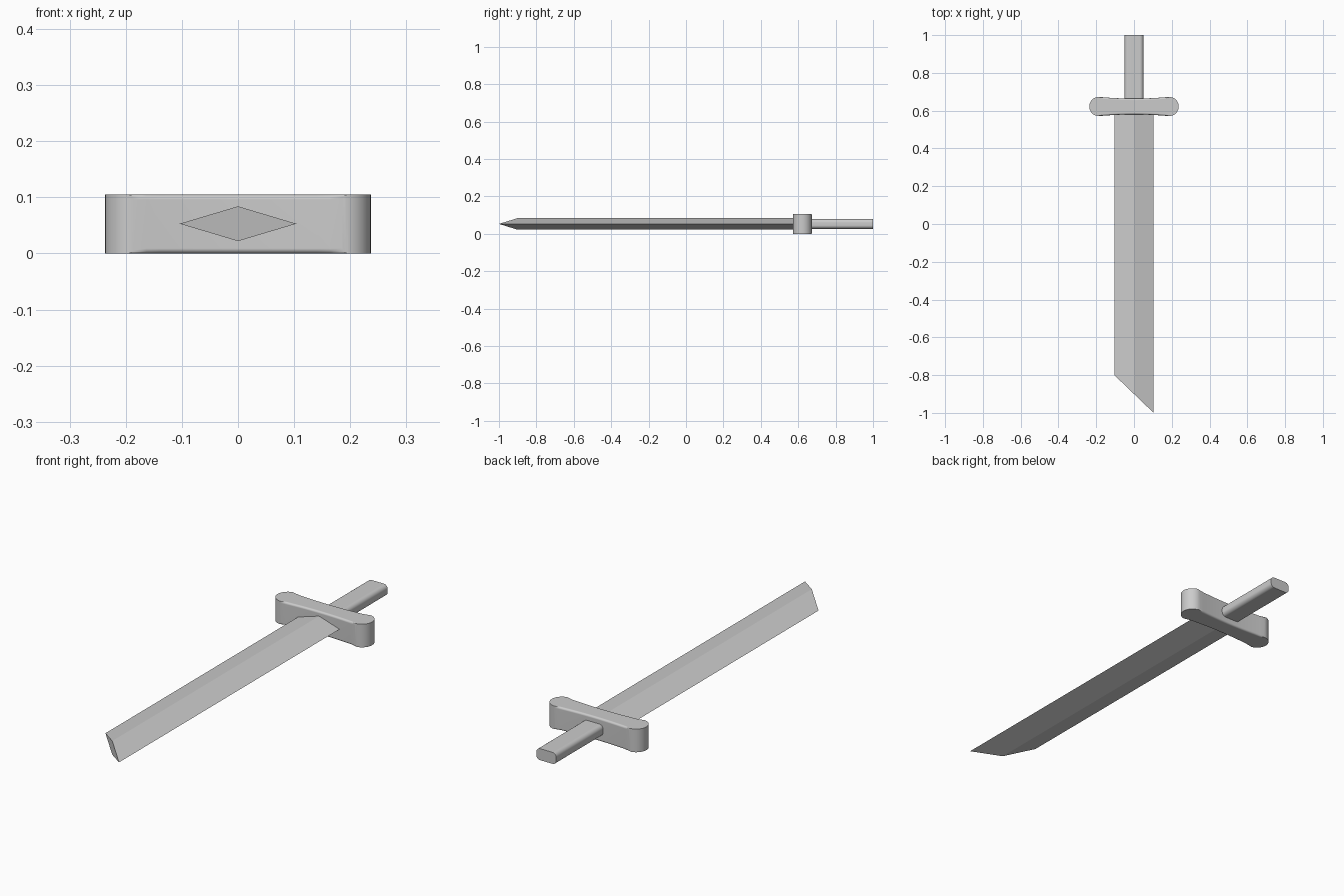
import bpy, bmesh
from math import cos, sin, pi

if "Cube" in bpy.data.objects:
    bpy.data.objects.remove(bpy.data.objects["Cube"])

MID_Z = 0.053


def prism(name, ring_a, ring_b, edge_filter=None, bevel=0.0, smooth=False):
    """Solid joining two matching rings of points, with an optional rounded edge set."""
    bm = bmesh.new()
    a = [bm.verts.new(p) for p in ring_a]
    b = [bm.verts.new(p) for p in ring_b]
    n = len(a)
    bm.faces.new(a)
    bm.faces.new(b)
    for i in range(n):
        j = (i + 1) % n
        bm.faces.new((a[i], a[j], b[j], b[i]))
    bmesh.ops.recalc_face_normals(bm, faces=bm.faces[:])
    if edge_filter:
        bmesh.ops.bevel(bm, geom=[e for e in bm.edges if edge_filter(e)], offset=bevel,
                        segments=4, profile=0.5, affect='EDGES')
        bmesh.ops.recalc_face_normals(bm, faces=bm.faces[:])
    mesh = bpy.data.meshes.new(name)
    bm.to_mesh(mesh)
    bm.free()
    obj = bpy.data.objects.new(name, mesh)
    bpy.context.collection.objects.link(obj)
    if smooth:
        bpy.ops.object.select_all(action='DESELECT')
        obj.select_set(True)
        bpy.context.view_layer.objects.active = obj
        bpy.ops.object.shade_smooth_by_angle(angle=pi / 6)
        mod = obj.modifiers.new("weighted_normals", 'WEIGHTED_NORMAL')
        mod.keep_sharp = True
    return obj


# Blade: diamond section with a slanted tip
diamond = [(-0.104, 0), (0, 0.031), (0.104, 0), (0, -0.031)]
prism("blade",
      [(x, -0.9 - x * 0.1 / 0.104, MID_Z + z) for x, z in diamond],
      [(x, 0.6, MID_Z + z) for x, z in diamond])

# Guard: rounded ends and a shallow waist, softened only along the waist
GUARD_Y, END_X, R, WAIST = 0.622, 0.186, 0.051, 0.042
steps = 16
outline = [(END_X + R * cos(t), R * sin(t))
           for t in (-pi / 2 + pi * i / steps for i in range(steps + 1))]
xs = [END_X * (1 - 2 * i / steps) for i in range(1, steps)]
outline += [(x, WAIST + (R - WAIST) * (x / END_X) ** 2) for x in xs]
outline += [(-x, -y) for x, y in outline]
prism("guard",
      [(x, GUARD_Y + y, 0) for x, y in outline],
      [(x, GUARD_Y + y, 0.105) for x, y in outline],
      lambda e: abs(e.verts[0].co.z - e.verts[1].co.z) < 1e-5
      and all(abs(v.co.x) < END_X + 1e-4 for v in e.verts),
      0.009, True)

# Grip: flattened bar with rounded long corners
HALF_W, HALF_H, CORNER = 0.05, 0.026, 0.019
section = []
for k, (sx, sz) in enumerate([(1, 1), (-1, 1), (-1, -1), (1, -1)]):
    for i in range(7):
        t = pi / 2 * (k + i / 6)
        section.append((sx * (HALF_W - CORNER) + CORNER * cos(t),
                        MID_Z + sz * (HALF_H - CORNER) + CORNER * sin(t)))
prism("grip",
      [(x, 0.65, z) for x, z in section],
      [(x, 1.0, z) for x, z in section], smooth=True)
